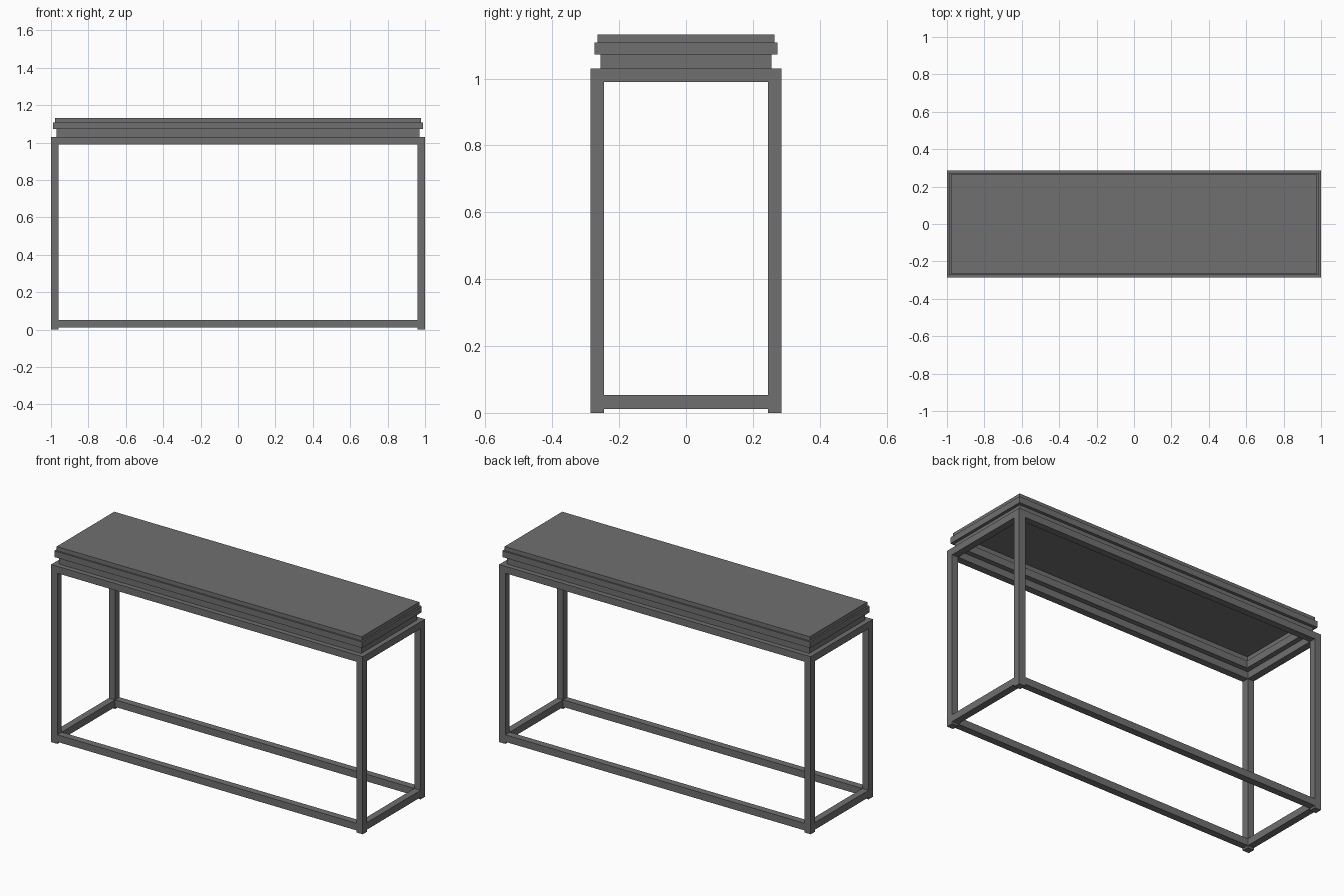
import bpy
import bmesh

cube = bpy.data.objects.get("Cube")
if cube:
    bpy.data.objects.remove(cube, do_unlink=True)

# One dark metal grey for the whole table
grey = bpy.data.materials.new("dark_grey")
grey.use_nodes = True
colour = (0.16, 0.16, 0.16, 1)
grey.diffuse_color = colour
grey.node_tree.nodes["Principled BSDF"].inputs["Base Color"].default_value = colour

HX, HY, T = 1.0, 0.285, 0.04  # half length, half depth, bar thickness


def finish(name, bm):
    bmesh.ops.recalc_face_normals(bm, faces=bm.faces)
    mesh = bpy.data.meshes.new(name)
    bm.to_mesh(mesh)
    bm.free()
    mesh.materials.append(grey)
    obj = bpy.data.objects.new(name, mesh)
    bpy.context.collection.objects.link(obj)


def box(name, x0, x1, y0, y1, z0, z1):
    bm = bmesh.new()
    bmesh.ops.create_cube(bm, size=1)
    for v in bm.verts:
        v.co = (x1 if v.co.x > 0 else x0, y1 if v.co.y > 0 else y0, z1 if v.co.z > 0 else z0)
    finish(name, bm)


def ring(name, hx, hy, width, z0, z1):
    """Rectangular frame with mitred corners."""
    bm = bmesh.new()
    loops = []
    for inset, z in ((0, z0), (0, z1), (width, z1), (width, z0)):
        x, y = hx - inset, hy - inset
        loops.append([bm.verts.new((sx * x, sy * y, z))
                      for sx, sy in ((-1, -1), (1, -1), (1, 1), (-1, 1))])
    for i in range(4):
        a, b = loops[i], loops[(i + 1) % 4]
        for j in range(4):
            k = (j + 1) % 4
            bm.faces.new((a[j], a[k], b[k], b[j]))
    finish(name, bm)


# Legs, standing under the top frame
for sx, side in ((1, "left"), (-1, "right")):
    for sy, end in ((-1, "front"), (1, "back")):
        xs = sorted((sx * HX, sx * (HX - T)))
        ys = sorted((sy * HY, sy * (HY - T)))
        box(f"{end}_{side}_leg", *xs, *ys, 0, 0.99)

# Stretchers between the legs, just above the floor
Z0, Z1 = 0.012, 0.053
for sy, end in ((-1, "front"), (1, "back")):
    box(f"{end}_stretcher", T - HX, HX - T, *sorted((sy * HY, sy * (HY - T))), Z0, Z1)
for sx, side in ((1, "left"), (-1, "right")):
    box(f"{side}_stretcher", *sorted((sx * HX, sx * (HX - T))), T - HY, HY - T, Z0, Z1)

# Top frame, stepped moulding and the solid slab that closes it
ring("top_frame", HX, HY, T, 0.99, 1.03)
ring("lower_moulding", 0.971, 0.256, T, 1.03, 1.072)
ring("upper_moulding", 0.988, 0.273, T, 1.072, 1.108)
box("table_top", -0.979, 0.979, -0.264, 0.264, 1.108, 1.132)
